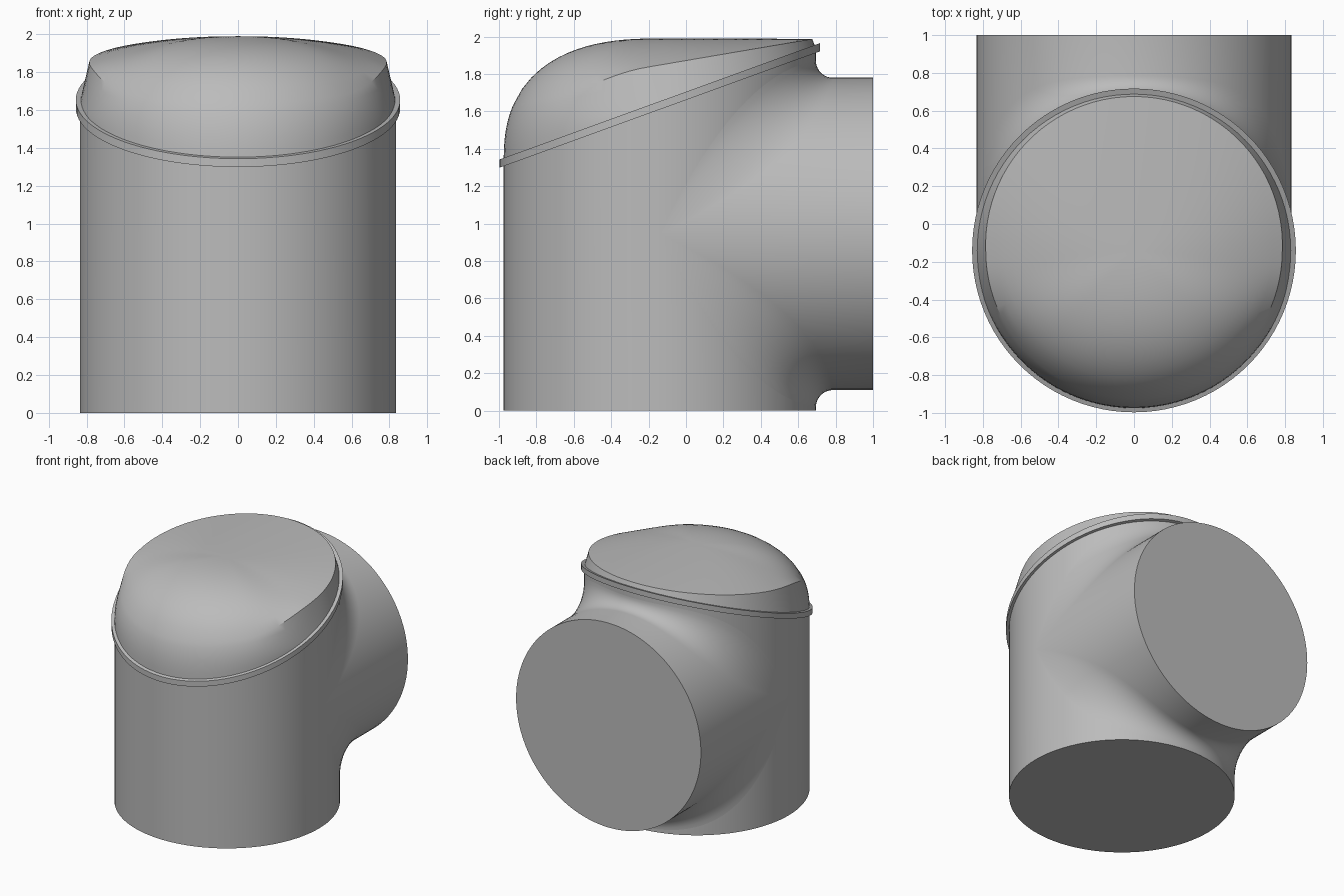
import bpy, bmesh, math

cube = bpy.data.objects.get("Cube")
if cube:
    bpy.data.objects.remove(cube)

R = 0.835            # radius of both pipes
CY = -0.14           # axis of the upright pipe
CZ = 0.945           # axis height of the rear pipe
TOP = 1.99           # crown height
N = 96

grey = bpy.data.materials.new("plain_grey")
grey.use_nodes = True
grey.diffuse_color = (0.5, 0.5, 0.5, 1)
grey.node_tree.nodes["Principled BSDF"].inputs["Base Color"].default_value = (0.5, 0.5, 0.5, 1)


def slant(y):
    """Height of the sloping joint between body and cap."""
    return 1.32 + 0.363 * (y + 1)


def ring(r, height):
    """Circle round the upright axis; height is a function of y."""
    pts = []
    for i in range(N):
        a = 2 * math.pi * i / N
        y = CY + r * math.sin(a)
        pts.append((r * math.cos(a), y, height(y)))
    return pts


def loft(name, rows, cap_start=False, cap_end=False, loop=False):
    """Skin closed rings into one smooth-shaded object."""
    bm = bmesh.new()
    rings = [[bm.verts.new(p) for p in row] for row in rows]
    pairs = list(zip(rings, rings[1:]))
    if loop:
        pairs.append((rings[-1], rings[0]))
    for lo, hi in pairs:
        for i in range(len(lo)):
            j = (i + 1) % len(lo)
            bm.faces.new((lo[i], lo[j], hi[j], hi[i]))
    if cap_start:
        bm.faces.new(rings[0])
    if cap_end:
        bm.faces.new(rings[-1])
    bmesh.ops.remove_doubles(bm, verts=bm.verts, dist=1e-5)
    bmesh.ops.recalc_face_normals(bm, faces=bm.faces)
    mesh = bpy.data.meshes.new(name)
    bm.to_mesh(mesh)
    bm.free()
    mesh.materials.append(grey)
    obj = bpy.data.objects.new(name, mesh)
    bpy.context.collection.objects.link(obj)
    bpy.ops.object.select_all(action='DESELECT')
    obj.select_set(True)
    bpy.context.view_layer.objects.active = obj
    bpy.ops.object.shade_smooth_by_angle(angle=math.radians(30))
    return obj


# Upright pipe, cut off along the slope
loft("upright_body", [ring(R, lambda y: 0), ring(R, slant)], cap_start=True)

# Thin rim around the sloping joint
loft("sloping_rim", [ring(r, lambda y, d=d: slant(y) + d)
                     for r, d in ((0.82, -0.022), (0.857, -0.022),
                                  (0.857, 0.022), (0.82, 0.022))], loop=True)


# Rear pipe, flared into the body by a quarter-round fillet
def flare_row(t):
    row = []
    for i in range(N):
        b = 2 * math.pi * i / N
        s = abs(math.sin(b))
        side = 1 if math.sin(b) >= 0 else -1
        f = 0.09 * s + 0.8 * s * (1 - s)
        y = CY + R * s + f * (1 - math.cos(t))
        z = R * s + f * (1 - math.sin(t))
        row.append((R * math.cos(b), y, CZ + side * z))
    return row


STEPS = 10
rows = [flare_row(math.pi / 2 * k / STEPS) for k in range(STEPS + 1)]
rows.append([(x, 1, z) for x, y, z in rows[-1]])
loft("rear_pipe", rows, cap_end=True)


# Cap: rounded nose at the front, crisp edged crown at the back
def cap_point(a, t, wall):
    sa = math.sin(a)
    edge_r = 0.785 + 0.03 * max(sa, 0)
    edge_z = 1.8 + 0.171 * (CY + edge_r * sa + 0.42)
    base = slant(CY + R * sa)
    if wall:
        r = edge_r + (R - edge_r) * t
        crisp = edge_z + (base - edge_z) * t
    else:
        r = edge_r * t
        crisp = TOP - (TOP - edge_z) * t ** 2.2
    nose = base + (TOP - base) * max(0, 1 - (r / R) ** 2.5) ** 0.4
    w = min(1, max(0, (sa + 0.7) / 0.6))
    w = w * w * (3 - 2 * w)
    return (r * math.cos(a), CY + r * sa, nose + (crisp - nose) * w)


levels = [(k / 16, False) for k in range(1, 17)]
levels += [(t, True) for t in (0.3, 0.55, 0.75, 0.9, 0.98, 1)]
loft("rounded_cap", [[cap_point(2 * math.pi * i / N, t, wall) for i in range(N)]
                     for t, wall in levels], cap_start=True)
